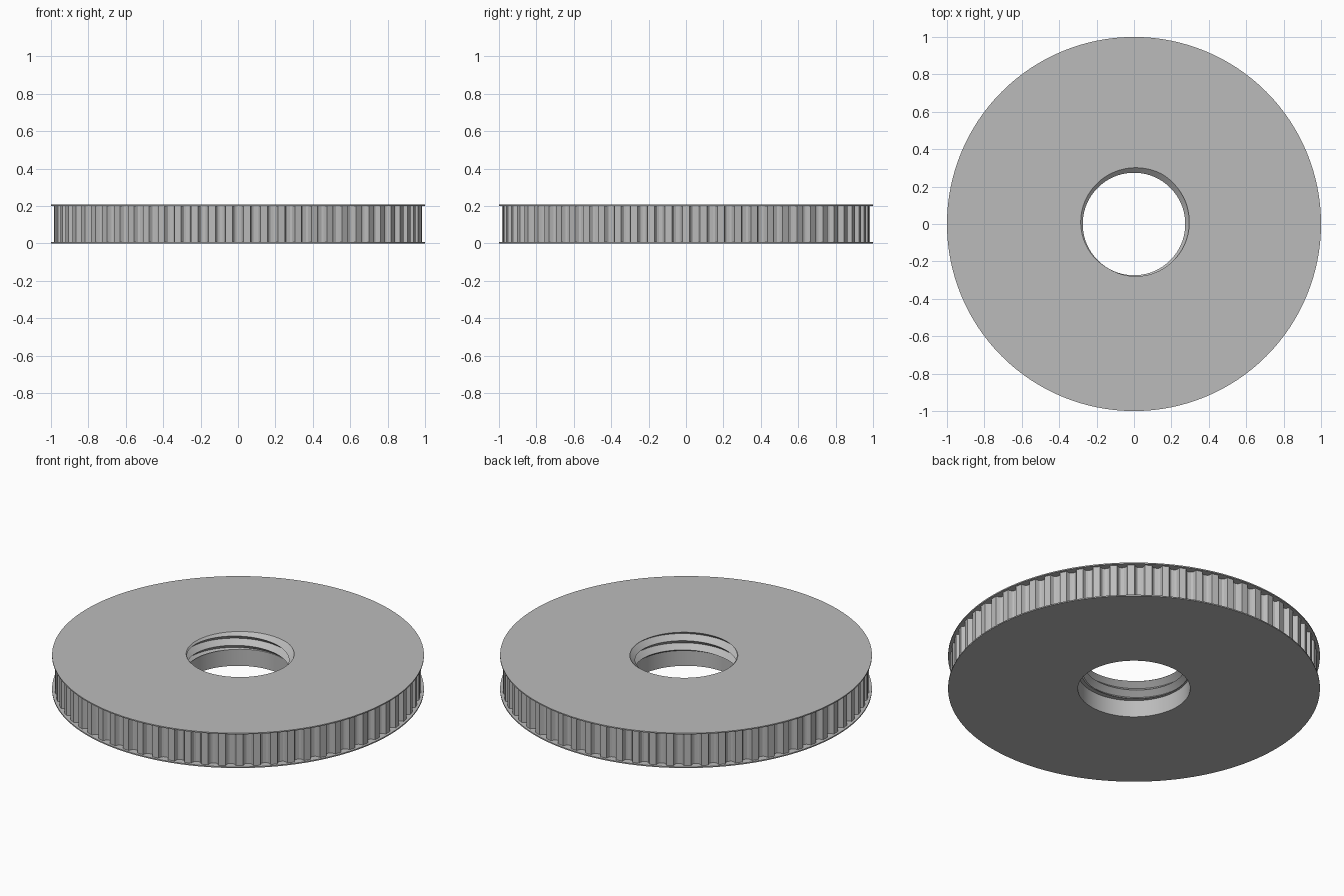
import bpy, bmesh, math

if "Cube" in bpy.data.objects:
    bpy.data.objects.remove(bpy.data.objects["Cube"])

TAU = 2 * math.pi
H, FL = 0.207, 0.007            # total height, flange thickness
R_FLANGE, R_TIP, R_ROOT = 1.0, 0.985, 0.957
TEETH = 66
R_MIN, R_MAX = 0.274, 0.306     # thread crest and root
R_BORE, Z_STEP = 0.302, 0.10    # plain lower bore
PITCH, SEG = 0.055, 128

grey = bpy.data.materials.new("grey")
grey.diffuse_color = (0.5, 0.5, 0.5, 1)
grey.use_nodes = True
grey.node_tree.nodes["Principled BSDF"].inputs["Base Color"].default_value = grey.diffuse_color


def finish(bm, name, smooth=None):
    mesh = bpy.data.meshes.new(name)
    bm.to_mesh(mesh)
    bm.free()
    mesh.materials.append(grey)
    ob = bpy.data.objects.new(name, mesh)
    bpy.context.collection.objects.link(ob)
    if smooth:
        bpy.context.view_layer.objects.active = ob
        ob.select_set(True)
        bpy.ops.object.shade_smooth_by_angle(angle=math.radians(smooth))
        ob.select_set(False)


def ring(bm, radius, z):
    return [bm.verts.new((radius(a) * math.cos(a), radius(a) * math.sin(a), z))
            for a in (TAU * i / SEG for i in range(SEG))]


def bridge(bm, a, b):
    n = len(a)
    for i in range(n):
        j = (i + 1) % n
        bm.faces.new((a[i], a[j], b[j], b[i]))


def thread_radius(z, a):
    # triangular wave that climbs one pitch per turn
    t = ((z - H) / PITCH - (a - math.radians(61)) / TAU) % 1.0
    return R_MIN + (R_MAX - R_MIN) * abs(2 * t - 1)


def flange(name, z0, z1, hole0, hole1):
    bm = bmesh.new()
    outer = lambda a: R_FLANGE
    loops = [ring(bm, hole0, z0), ring(bm, outer, z0),
             ring(bm, outer, z1), ring(bm, hole1, z1)]
    for a, b in zip(loops, loops[1:]):
        bridge(bm, b, a)
    bmesh.ops.recalc_face_normals(bm, faces=bm.faces)
    # faces on the hole side are supplied by the bore
    finish(bm, name, 30)


wide = lambda a: 0.9
bore = lambda a: R_BORE
flange("bottom_flange", 0, FL, bore, wide)
flange("top_flange", H - FL, H, wide, lambda a: thread_radius(H, a))

# Toothed rim: flat lands with rounded grooves
bm = bmesh.new()
groove = [(-0.30, 0), (-0.25, 0.45), (-0.19, 0.82), (-0.09, 1),
          (0.09, 1), (0.19, 0.82), (0.25, 0.45), (0.30, 0)]
low, high = [], []
for k in range(TEETH):
    for off, depth in groove:
        a = TAU * (k + 0.5 + off) / TEETH
        r = R_TIP - (R_TIP - R_ROOT) * depth
        low.append(bm.verts.new((r * math.cos(a), r * math.sin(a), FL)))
        high.append(bm.verts.new((r * math.cos(a), r * math.sin(a), H - FL)))
bridge(bm, low, high)
finish(bm, "toothed_rim", 25)

# Plain lower bore and the ledge under the thread
bm = bmesh.new()
b0, b1 = ring(bm, bore, 0), ring(bm, bore, Z_STEP)
ledge = ring(bm, lambda a: thread_radius(Z_STEP, a), Z_STEP)
bridge(bm, b1, b0)
bridge(bm, ledge, b1)
finish(bm, "lower_bore", 30)

# Threaded upper bore: rows follow the crests and roots, trimmed at both ends
bm = bmesh.new()
rows = []
for k in range(-8, 3):
    row = []
    for i in range(SEG + 1):
        a = TAU * i / SEG
        z = H + PITCH * (k / 2 + (a - math.radians(61)) / TAU)
        z = min(max(z, Z_STEP), H)
        r = thread_radius(z, a)
        row.append(bm.verts.new((r * math.cos(a), r * math.sin(a), z)))
    rows.append(row)
for lo, hi in zip(rows, rows[1:]):
    for i in range(SEG):
        bm.faces.new((lo[i + 1], lo[i], hi[i], hi[i + 1]))
bmesh.ops.remove_doubles(bm, verts=bm.verts, dist=1e-5)
bmesh.ops.dissolve_degenerate(bm, edges=bm.edges, dist=1e-5)
finish(bm, "threaded_bore", 30)
